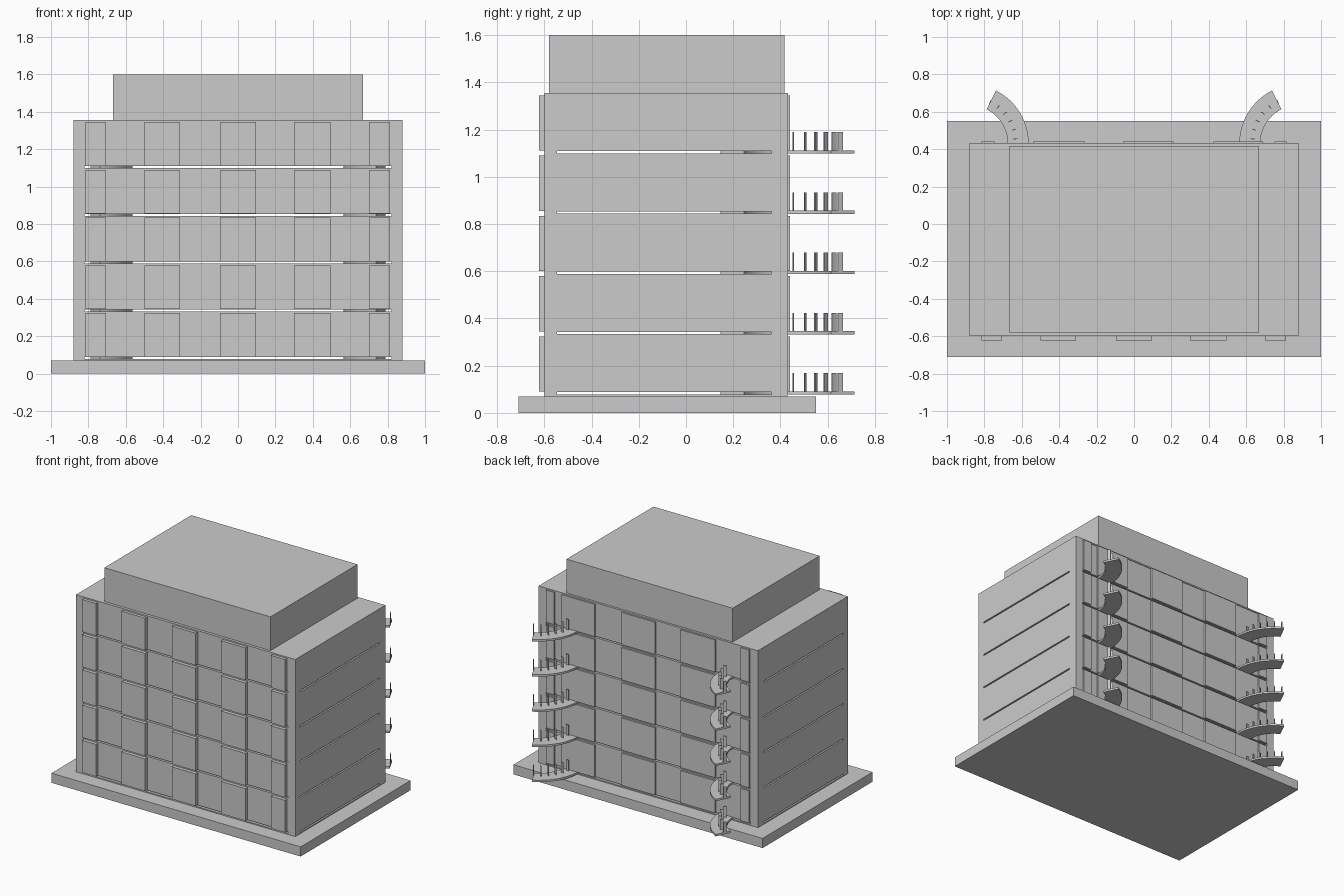
import bpy, bmesh, math
from mathutils import Matrix, Vector

if "Cube" in bpy.data.objects:
    bpy.data.objects.remove(bpy.data.objects["Cube"])

FLOORS = 5
PITCH = 0.2553


def add_box(bm, x0, x1, y0, y1, z0, z1, rot=None):
    m = Matrix.Translation(((x0 + x1) / 2, (y0 + y1) / 2, (z0 + z1) / 2))
    m = m @ Matrix.Diagonal((x1 - x0, y1 - y0, z1 - z0, 1))
    bmesh.ops.create_cube(bm, size=1, matrix=(rot @ m) if rot else m)


def finish(bm, name, mirror=False):
    bmesh.ops.recalc_face_normals(bm, faces=bm.faces)
    me = bpy.data.meshes.new(name)
    bm.to_mesh(me)
    bm.free()
    ob = bpy.data.objects.new(name, me)
    bpy.context.collection.objects.link(ob)
    if mirror:
        ob.modifiers.new("mirror", "MIRROR")
    return ob


def box(name, *dims, mirror=False):
    bm = bmesh.new()
    add_box(bm, *dims)
    return finish(bm, name, mirror)


# base slab, ground plinth, rooftop block
box("base", -1, 1, -0.71, 0.55, 0, 0.07)
box("plinth", -0.88, 0.88, -0.6, 0.43, 0.07, 0.078)
box("rooftop_block", -0.667, 0.667, -0.58, 0.417, 1.355, 1.6)
box("roof", -0.88, 0.88, -0.6, 0.433, 1.345, 1.355)

# corner pillars
box("front_pillar", 0.82, 0.88, -0.6, -0.547, 0.078, 1.345, mirror=True)
box("back_pillar", 0.82, 0.88, 0.363, 0.433, 0.078, 1.345, mirror=True)

FRONT = [(-0.815, -0.705), (-0.5, -0.31), (-0.095, 0.095),
         (0.3, 0.495), (0.7, 0.812)]
BACK = [(-0.815, -0.745), (-0.54, -0.265), (-0.06, 0.21),
        (0.425, 0.69), (0.75, 0.815)]
CORNER = Vector((0.88, 0.43, 0))
SPAN = math.radians(63.4)
R_IN, R_OUT, SEGS = 0.205, 0.317, 24

for k in range(FLOORS):
    dz = k * PITCH
    top = 1.345 if k == FLOORS - 1 else 0.078 + PITCH + dz

    # storey: recessed between the pillars, flush at the sides
    bm = bmesh.new()
    add_box(bm, -0.82, 0.82, -0.597, 0.428, 0.088 + dz, top)
    for s in (-1, 1):
        xs = sorted((s * 0.82, s * 0.88))
        add_box(bm, *xs, -0.547, 0.363, 0.088 + dz, top)
    finish(bm, f"storey_{k}")

    # raised facade panels
    bm = bmesh.new()
    for a, b in FRONT:
        add_box(bm, a, b, -0.622, -0.595, 0.09 + dz, 0.324 + dz)
    for a, b in BACK:
        add_box(bm, a, b, 0.425, 0.441, 0.09 + dz, 0.324 + dz)
    finish(bm, f"facade_panels_{k}")

    # curved balcony slab centred on the rear corner
    bm = bmesh.new()
    rows = []
    for i in range(SEGS + 1):
        a = math.pi - SPAN + 2 * SPAN * i / SEGS
        d = Vector((math.cos(a), math.sin(a), 0))
        rows.append([bm.verts.new(CORNER + d * r + Vector((0, 0, z + dz)))
                     for r, z in ((R_IN, 0.077), (R_OUT, 0.077),
                                  (R_OUT, 0.091), (R_IN, 0.091))])
    for p, q in zip(rows, rows[1:]):
        for j in range(4):
            n = (j + 1) % 4
            bm.faces.new((p[j], p[n], q[n], q[j]))
    bm.faces.new(rows[0])
    bm.faces.new(rows[-1])
    finish(bm, f"balcony_{k}", mirror=True)

    # upright railing fins, set radially
    bm = bmesh.new()
    for i in range(6):
        a = math.pi - SPAN * (2 * i + 1) / 11
        rot = Matrix.Translation(CORNER) @ Matrix.Rotation(a, 4, "Z")
        add_box(bm, 0.238, 0.261, -0.002, 0.002, 0.09 + dz, 0.168 + dz, rot)
    finish(bm, f"railing_fins_{k}", mirror=True)
